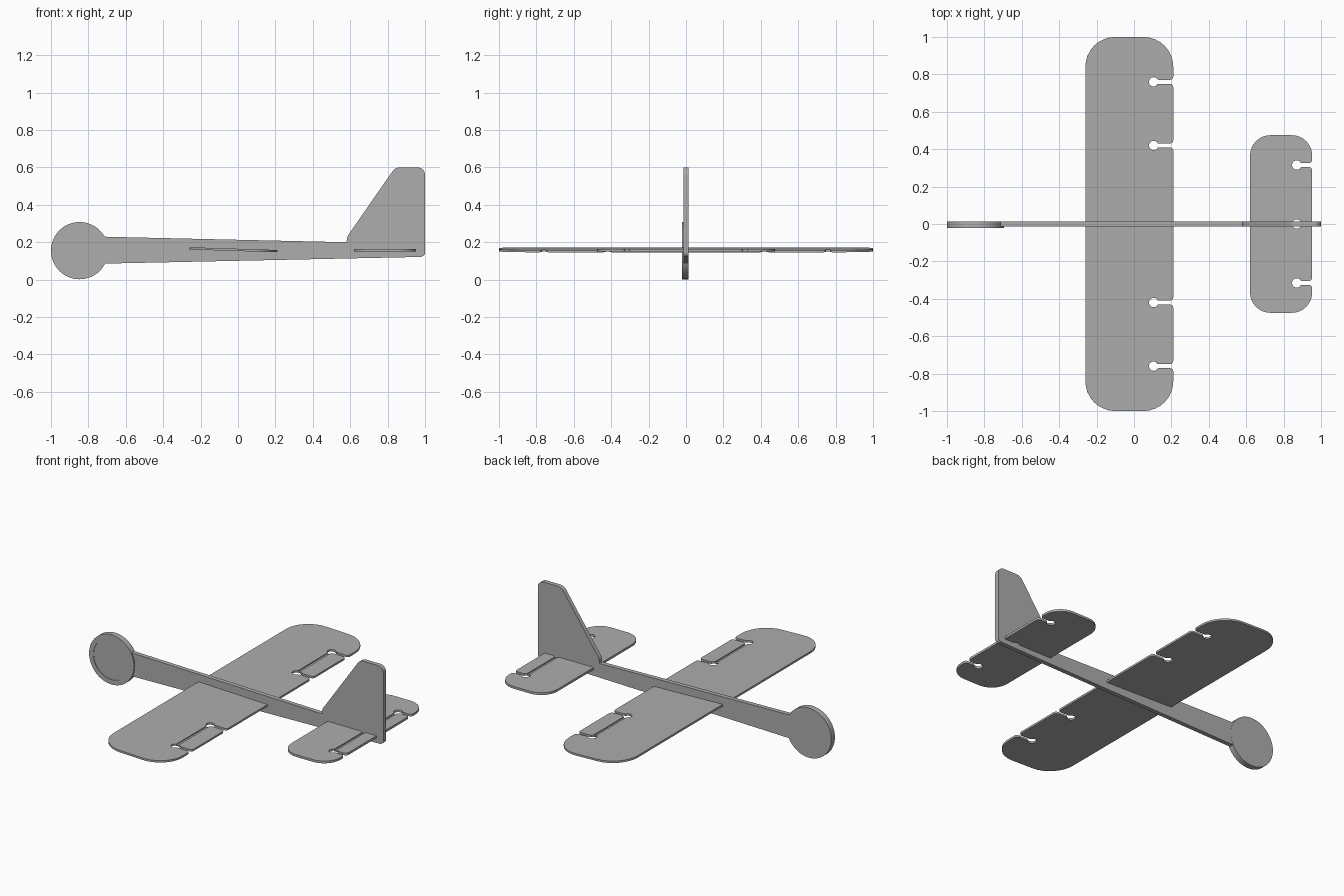
import bpy, bmesh, math
from mathutils import Vector, Matrix

cube = bpy.data.objects.get("Cube")
if cube:
    bpy.data.objects.remove(cube, do_unlink=True)

GREY = (0.42, 0.42, 0.42, 1)
grey = bpy.data.materials.new("plain grey")
grey.use_nodes = True
grey.diffuse_color = GREY
grey.node_tree.nodes["Principled BSDF"].inputs["Base Color"].default_value = GREY


def fillet(corners, steps=8):
    """Round each (x, y, radius) corner of a closed outline."""
    out = []
    for i, (x, y, r) in enumerate(corners):
        p = Vector((x, y))
        if r == 0:
            out.append(p)
            continue
        a = (Vector(corners[i - 1][:2]) - p).normalized()
        b = (Vector(corners[(i + 1) % len(corners)][:2]) - p).normalized()
        half = a.angle(b) / 2
        centre = p + (a + b).normalized() * (r / math.sin(half))
        start = p + a * (r / math.tan(half)) - centre
        end = p + b * (r / math.tan(half)) - centre
        sweep = start.angle_signed(end)
        for k in range(steps + 1):
            out.append(centre + Matrix.Rotation(-sweep * k / steps, 2) @ start)
    return out


def plate(name, outline, low, high, upright=False):
    """Extrude a flat outline; upright plates lie in XZ."""
    bm = bmesh.new()
    verts = [bm.verts.new((p[0], low, p[1]) if upright else (p[0], p[1], low)) for p in outline]
    face = bm.faces.new(verts)
    new = bmesh.ops.extrude_face_region(bm, geom=[face])["geom"]
    shift = (0, high - low, 0) if upright else (0, 0, high - low)
    bmesh.ops.translate(bm, vec=shift, verts=[g for g in new if isinstance(g, bmesh.types.BMVert)])
    bmesh.ops.recalc_face_normals(bm, faces=bm.faces)
    mesh = bpy.data.meshes.new(name)
    bm.to_mesh(mesh)
    bm.free()
    mesh.materials.append(grey)
    obj = bpy.data.objects.new(name, mesh)
    bpy.context.collection.objects.link(obj)
    return obj


def smooth(obj):
    bpy.ops.object.select_all(action='DESELECT')
    obj.select_set(True)
    bpy.context.view_layer.objects.active = obj
    bpy.ops.object.shade_smooth_by_angle(angle=math.radians(30))


def cut(obj, cutter):
    mod = obj.modifiers.new("cut", 'BOOLEAN')
    mod.operation = 'DIFFERENCE'
    mod.solver = 'EXACT'
    mod.object = cutter
    bpy.context.view_layer.objects.active = obj
    bpy.ops.object.modifier_apply(modifier=mod.name)
    bpy.data.objects.remove(cutter, do_unlink=True)


def circle(x, y, r, n=64):
    return [(x + r * math.cos(math.tau * k / n), y + r * math.sin(math.tau * k / n)) for k in range(n)]


def notch(edge, hole, y, r=0.025, gap=0.011, round_r=0.018):
    """Keyhole slit running in from the trailing edge."""
    a0 = math.asin(gap / r)
    pts = [(edge, y - gap, round_r)]
    for k in range(21):
        a = -a0 - (math.tau - 2 * a0) * k / 20
        pts.append((hole + r * math.cos(a), y + r * math.sin(a), 0))
    return pts + [(edge, y + gap, round_r)]


def flying_surface(name, front, back, span, r, hole, slits, hinges, thick):
    corners = [(front, span, r), (front, -span, r), (back, -span, r)]
    for y in slits:
        corners += notch(back, hole, y)
    corners.append((back, span, r))
    obj = plate(name, fillet(corners), -thick / 2, thick / 2)
    # thinned hinge line of each flap
    for y0, y1 in hinges:
        x0, x1 = hole - 0.008, hole + 0.008
        cut(obj, plate("hinge_cutter", [(x0, y0), (x1, y0), (x1, y1), (x0, y1)], 0, thick))
    return obj


# Fuselage with fin, cut from one sheet
side = [(-0.80, 0.086, 0), (-0.70, 0.086, 0), (1.0, 0.122, 0.025), (1.0, 0.60, 0.04),
        (0.84, 0.60, 0.05), (0.585, 0.232, 0.02), (0.58, 0.20, 0), (-0.70, 0.229, 0),
        (-0.80, 0.24, 0)]
fuselage = plate("fuselage_and_fin", fillet(side[::-1]), -0.0135, 0.0135, True)
smooth(fuselage)

# Round nose weight with a shallow recessed face
nose = plate("nose_disc", circle(-0.847, 0.155, 0.153), -0.021, 0.0145, True)
cut(nose, plate("recess_cutter", circle(-0.847, 0.155, 0.124), -0.03, -0.018, True))
smooth(nose)

# Main wing, slightly nose-up
wing = flying_surface("wing", -0.26, 0.21, 1.0, 0.16, 0.105,
                      (-0.76, -0.42, 0.42, 0.76), ((-0.74, -0.44), (0.44, 0.74)), 0.012)
wing.location.z = 0.159
wing.rotation_euler.y = math.radians(1.8)
smooth(wing)

# Tailplane
tail = flying_surface("tailplane", 0.62, 0.953, 0.475, 0.11, 0.87,
                      (-0.315, 0.315), ((-0.295, -0.02), (0.02, 0.295)), 0.014)
cut(tail, plate("root_hole_cutter", circle(0.87, 0, 0.025, 24), -0.1, 0.1))
tail.location.z = 0.158
smooth(tail)
